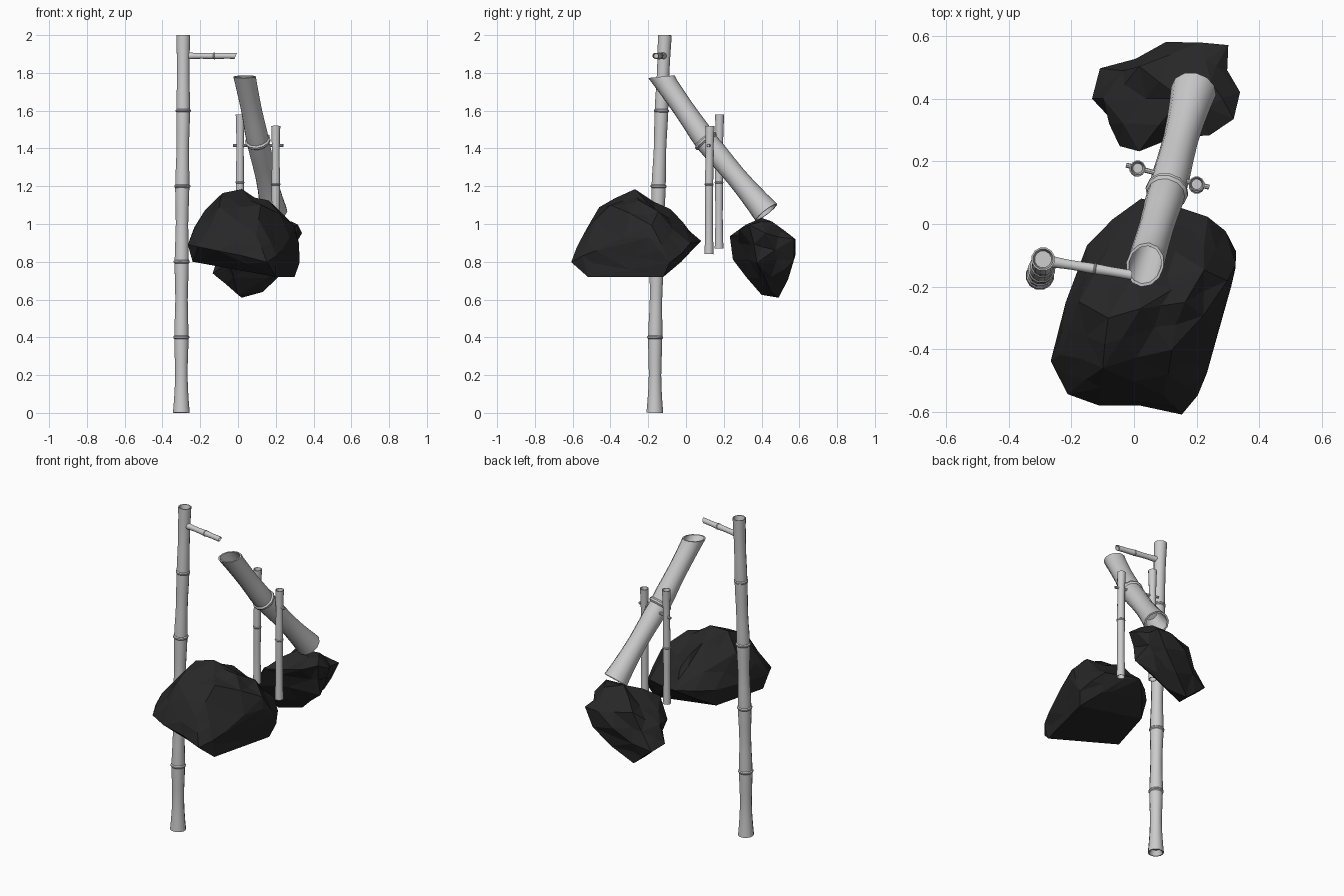
import bpy, bmesh, math, random
from mathutils import Vector

if "Cube" in bpy.data.objects:
    bpy.data.objects.remove(bpy.data.objects["Cube"])

random.seed(4)


def finish(bm, name, smooth=None):
    bmesh.ops.recalc_face_normals(bm, faces=bm.faces)
    me = bpy.data.meshes.new(name)
    bm.to_mesh(me)
    bm.free()
    ob = bpy.data.objects.new(name, me)
    bpy.context.collection.objects.link(ob)
    if smooth:
        bpy.ops.object.select_all(action='DESELECT')
        bpy.context.view_layer.objects.active = ob
        ob.select_set(True)
        bpy.ops.object.shade_smooth_by_angle(angle=math.radians(smooth))
    return ob


def bamboo(name, nodes, radii, waist, depth=0.03, cut_start=None, cut_end=None, sides=12):
    """Flared bamboo through node points, ridged at joints, hollow at both ends."""
    pts = [Vector(p) for p in nodes]
    axis = (pts[-1] - pts[0]).normalized()
    u = axis.orthogonal().normalized()
    w = axis.cross(u)
    n = len(pts) - 1
    stations = []
    for i in range(n):
        a, b = pts[i], pts[i + 1]
        for t in (0.0, 0.15, 0.32, 0.5, 0.68, 0.85):
            k = abs(2 * t - 1) ** 1.6
            r = waist + (radii[i if t < 0.5 else i + 1] - waist) * k
            if t == 0 and i > 0:
                h = 0.22 * r
                stations += [(a - axis * h, r * 0.94), (a - axis * h * 0.4, r * 1.07),
                             (a + axis * h * 0.4, r * 1.07), (a + axis * h, r * 0.94)]
            else:
                stations.append((a.lerp(b, t), r))
    stations.append((pts[-1], radii[-1]))
    # hollow ends
    inner = waist * 0.8
    stations = ([(pts[0] + axis * depth, inner), (pts[0], radii[0] * 0.86)] + stations +
                [(pts[-1], radii[-1] * 0.86), (pts[-1] - axis * depth, inner)])
    bm = bmesh.new()
    rings = []
    last = len(stations) - 1
    for j, (c, r) in enumerate(stations):
        cut = cut_start if j in (1, 2) else cut_end if j in (last - 1, last - 2) else None
        ring = []
        for s in range(sides):
            ang = 2 * math.pi * s / sides
            p = c + (u * math.cos(ang) + w * math.sin(ang)) * r
            if cut:
                q = Vector(cut)
                p += axis * ((c - p).dot(q) / axis.dot(q))
            ring.append(bm.verts.new(p))
        rings.append(ring)
    for a, b in zip(rings, rings[1:]):
        for s in range(sides):
            e = (s + 1) % sides
            bm.faces.new((a[s], a[e], b[e], b[s]))
    bm.faces.new(rings[0])
    bm.faces.new(rings[-1])
    return finish(bm, name, 40)


stone = bpy.data.materials.new("dark_stone")
stone.diffuse_color = (0.02, 0.02, 0.02, 1)
stone.use_nodes = True
stone.node_tree.nodes["Principled BSDF"].inputs["Base Color"].default_value = stone.diffuse_color


def rock(name, points, jitter):
    """Faceted boulder: hull of key corners, split and slightly roughened."""
    bm = bmesh.new()
    for p in points:
        bm.verts.new(p)
    res = bmesh.ops.convex_hull(bm, input=bm.verts)
    junk = {g for g in res["geom_interior"] + res["geom_unused"] if isinstance(g, bmesh.types.BMVert)}
    bmesh.ops.delete(bm, geom=list(junk), context='VERTS')
    old = set(bm.verts)
    long_edges = [e for e in bm.edges if e.calc_length() > 0.14]
    bmesh.ops.subdivide_edges(bm, edges=long_edges, cuts=1)
    bmesh.ops.triangulate(bm, faces=bm.faces)
    bm.normal_update()
    for v in bm.verts:
        if v not in old and v.normal.z > -0.6:
            v.co += v.normal * random.uniform(-jitter, jitter * 0.5)
    finish(bm, name).data.materials.append(stone)


# upright post and water spout
bamboo("tall_post",
       [(-.3, -.165, 0), (-.3, -.163, .4), (-.298, -.155, .8),
        (-.295, -.145, 1.2), (-.29, -.13, 1.6), (-.29, -.112, 2)],
       [.046, .041, .041, .041, .039, .038], .034)
bamboo("water_spout", [(-.265, -.12, 1.89), (-.125, -.143, 1.89), (-.012, -.162, 1.89)],
       [.019, .018, .016], .0155, cut_end=(1, 0, -.4))

# tipping tube with level-cut mouth
bamboo("tipping_tube", [(.035, -.13, 1.78), (.105, .105, 1.44), (.19, .425, 1.062)],
       [.06, .064, .073], .056, depth=.15, cut_start=(0, -.1, 1))

# pivot stakes and pin
bamboo("stake_left", [(.01, .175, .87), (.01, .175, 1.22), (.012, .178, 1.58)],
       [.024, .023, .025], .02)
bamboo("stake_right", [(.2, .122, .84), (.2, .122, 1.21), (.2, .127, 1.52)],
       [.025, .024, .025], .021)
bamboo("pivot_pin", [(-.025, .188, 1.415), (.24, .117, 1.415)], [.008, .008], .008, depth=.002, sides=8)

# boulders
rock("front_rock", [
    (.2, -.52, .72), (.3, -.12, .72), (-.24, -.42, .80), (-.14, -.1, .79),
    (.02, .095, .91), (.12, .07, .88), (.24, .03, .9), (.34, -.08, .79), (.33, -.2, .93),
    (.24, -.48, .86), (.15, -.6, .8), (-.11, -.575, .86), (-.21, -.54, .88),
    (-.28, -.44, .89), (-.2, -.2, .9), (-.16, -.06, .9), (-.25, -.42, .97),
    (.1, -.56, .95), (.31, -.18, 1.0), (.22, -.15, 1.06), (.16, -.25, 1.12),
    (.02, -.27, 1.18), (-.08, -.3, 1.16), (0, -.16, 1.13), (.05, -.01, 1.02),
    (-.1, -.46, 1.09), (.12, -.4, 1.1), (-.17, -.25, 1.07)], .022)
rock("back_rock", [
    (.25, .46, 1.03), (.15, .4, 1.04), (.21, .6, .93), (.3, .57, .92), (.33, .42, .95),
    (.31, .34, .99), (.24, .285, .97), (.3, .38, .8), (.26, .59, .8), (0, .54, .75),
    (-.1, .49, .72), (-.13, .4, .74), (-.05, .24, .81), (.02, .24, .93), (.02, .49, .61),
    (0, .4, .625), (.13, .45, .64), (.21, .45, .72), (-.1, .4, .85), (.02, .5, .93)], .025)
